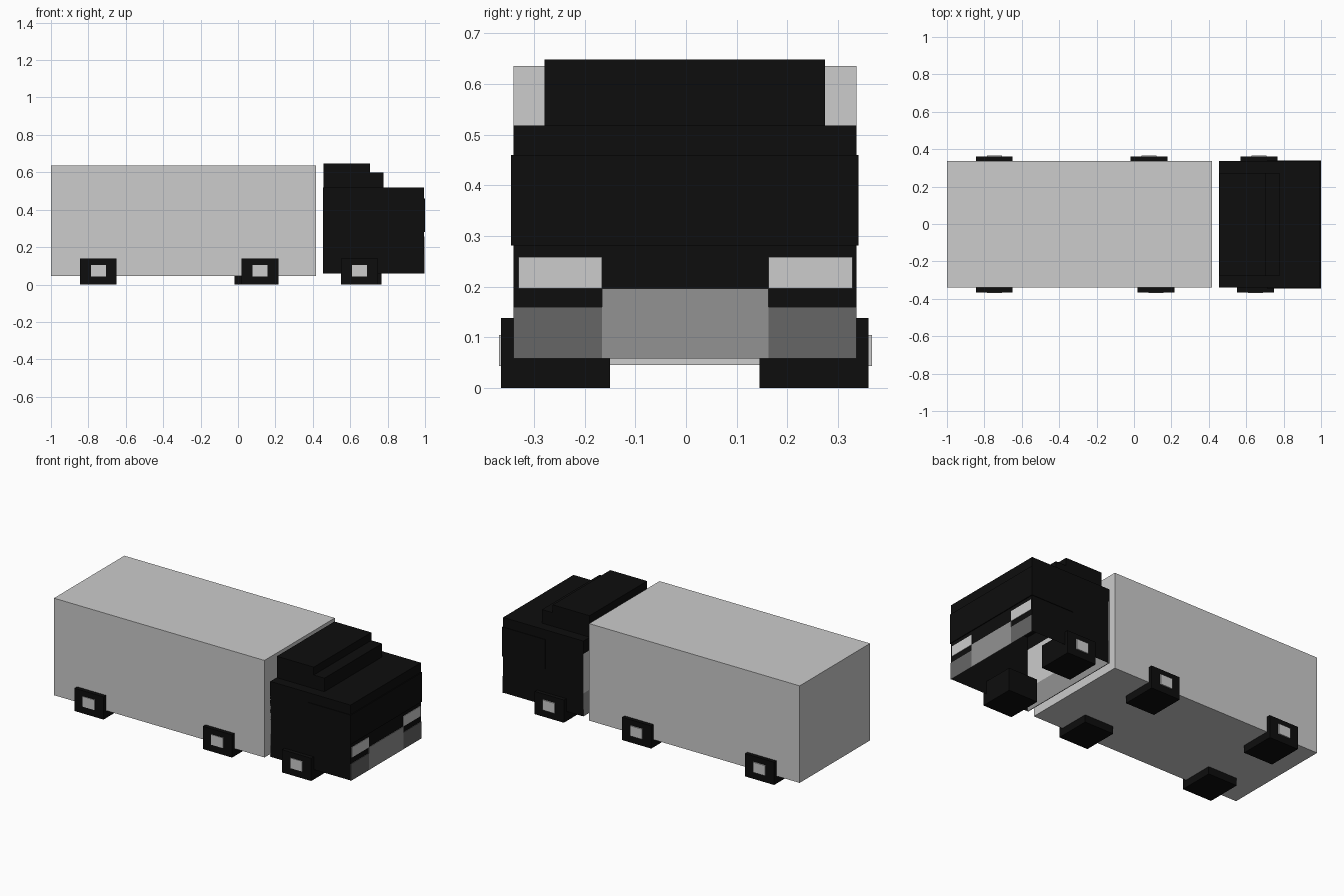
import bpy, bmesh

if "Cube" in bpy.data.objects:
    bpy.data.objects.remove(bpy.data.objects["Cube"])


def material(name, v):
    m = bpy.data.materials.new(name)
    m.diffuse_color = (v, v, v, 1)
    m.use_nodes = True
    m.node_tree.nodes["Principled BSDF"].inputs["Base Color"].default_value = m.diffuse_color
    return m


BLACK = material("black", 0.004)
LIGHT = material("light_grey", 0.604)
MID = material("mid_grey", 0.29)
DARK = material("dark_grey", 0.133)


def box(name, x, y, z, mat, open_dirs=()):
    """Box from (min, max) ranges; faces whose normal is in open_dirs are removed."""
    bm = bmesh.new()
    bmesh.ops.create_cube(bm, size=1)
    for v in bm.verts:
        for i, (lo, hi) in enumerate((x, y, z)):
            v.co[i] = hi if v.co[i] > 0 else lo
    bm.normal_update()
    doomed = [f for f in bm.faces
              if tuple(round(c) for c in f.normal) in open_dirs]
    bmesh.ops.delete(bm, geom=doomed, context='FACES')
    me = bpy.data.meshes.new(name)
    bm.to_mesh(me)
    bm.free()
    me.materials.append(mat)
    ob = bpy.data.objects.new(name, me)
    bpy.context.collection.objects.link(ob)
    return ob


Y0, Y1 = -0.34, 0.336

# Cargo body
box("cargo_box", (-1, 0.416), (Y0, Y1), (0.045, 0.635), LIGHT)

# Hollow cab shell, open below and behind, closed by a rear wall
box("cab_shell", (0.455, 0.995), (Y0, Y1), (0.06, 0.518), BLACK,
    ((0, 0, -1), (-1, 0, 0)))
for name, z, mat in (("lower", (0.06, 0.2), MID), ("middle", (0.2, 0.44), LIGHT),
                     ("upper", (0.44, 0.518), BLACK)):
    box("cab_back_" + name, (0.455, 0.459), (Y0, Y1), z, mat)

# Roof fairing in two steps
box("roof_fairing", (0.457, 0.705), (-0.279, 0.274), (0.518, 0.648), BLACK)
box("roof_step", (0.705, 0.777), (-0.279, 0.274), (0.518, 0.6), BLACK)

# Wrap-around window band
box("windscreen", (0.995, 1.0), (Y0 - 0.005, Y1 + 0.004), (0.281, 0.46), BLACK)
for name, y in (("right", (Y0 - 0.005, Y0)), ("left", (Y1, Y1 + 0.004))):
    box("side_window_" + name, (0.71, 0.995), y, (0.281, 0.46), BLACK)

# Front plates: grille, headlights, bumper ends
FX = (0.995, 0.998)
box("grille", FX, (-0.166, 0.163), (0.058, 0.196), MID)
for name, lamp, bump in (("right", (-0.33, -0.166), (Y0, -0.166)),
                         ("left", (0.163, 0.328), (0.163, Y1))):
    box("headlight_" + name, FX, lamp, (0.196, 0.258), LIGHT)
    box("bumper_" + name, FX, bump, (0.058, 0.16), DARK)

# Square wheels with hub plates; left x shift differs per axle
for axle, x, shift in (("rear", -0.747, 0.0), ("middle", 0.118, -0.038),
                       ("front", 0.65, 0.018)):
    for side, cx, tyre, hub in (
            ("right", x, (-0.365, -0.15), (-0.369, -0.365)),
            ("left", x + shift, (0.145, 0.36), (0.36, 0.367))):
        box(f"{axle}_tyre_{side}", (cx - 0.098, cx + 0.098), tyre, (0, 0.138), BLACK)
        box(f"{axle}_hub_{side}", (cx - 0.04, cx + 0.04), hub, (0.043, 0.105), LIGHT)
